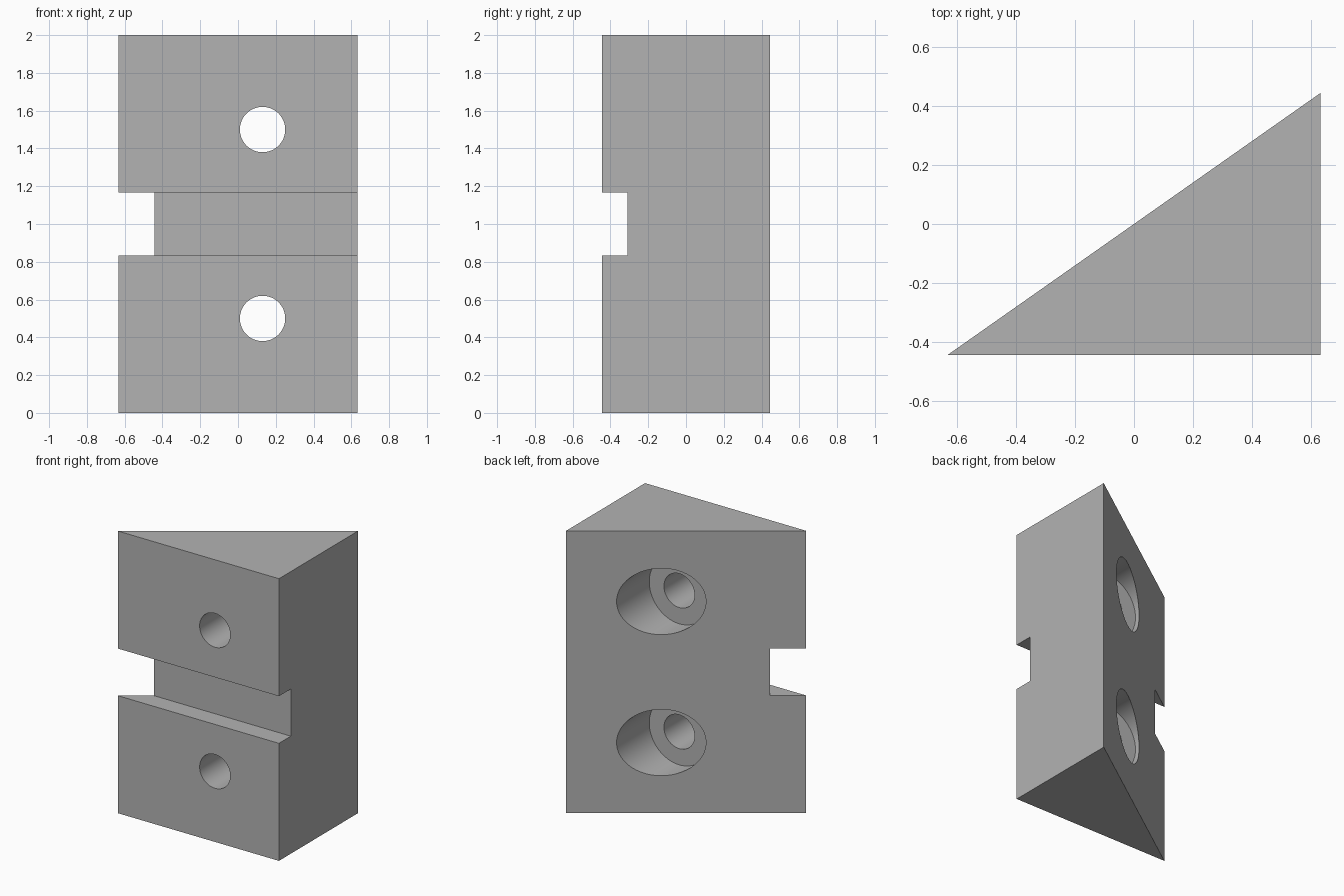
import bpy, bmesh, math

cube = bpy.data.objects.get("Cube")
if cube:
    bpy.data.objects.remove(cube, do_unlink=True)

HALF_X, HALF_Y, HEIGHT = 0.632, 0.444, 2.0
HOLE_X, HOLE_R, BORE_R, BORE_FLOOR = 0.13, 0.12, 0.235, -0.11

grey = bpy.data.materials.new("plain grey")
grey.use_nodes = True
colour = (0.45, 0.45, 0.45, 1)
grey.diffuse_color = colour
grey.node_tree.nodes["Principled BSDF"].inputs["Base Color"].default_value = colour


def make_object(name, bm):
    mesh = bpy.data.meshes.new(name)
    bmesh.ops.recalc_face_normals(bm, faces=bm.faces)
    bm.to_mesh(mesh)
    bm.free()
    mesh.materials.append(grey)
    obj = bpy.data.objects.new(name, mesh)
    bpy.context.collection.objects.link(obj)
    return obj


def prism(name, outline, z0, z1):
    """Upright prism over a plan outline."""
    bm = bmesh.new()
    base = bm.faces.new([bm.verts.new((x, y, z0)) for x, y in outline])
    top = bmesh.ops.extrude_face_region(bm, geom=[base])["geom"]
    verts = [v for v in top if isinstance(v, bmesh.types.BMVert)]
    bmesh.ops.translate(bm, verts=verts, vec=(0, 0, z1 - z0))
    return make_object(name, bm)


def rod(name, radius, y0, y1, z):
    """Cylinder lying front to back."""
    bm = bmesh.new()
    bmesh.ops.create_cone(bm, cap_ends=True, segments=96, radius1=radius,
                          radius2=radius, depth=y1 - y0)
    obj = make_object(name, bm)
    obj.rotation_euler.x = math.pi / 2
    obj.location = (HOLE_X, (y0 + y1) / 2, z)
    return obj


# Wedge body
body = prism("wedge_block", [(-HALF_X, -HALF_Y), (HALF_X, -HALF_Y), (HALF_X, HALF_Y)],
             0, HEIGHT)

# Groove across the front, then a counterbored hole above and below it
cutters = [prism("groove_cutter", [(-1, -1), (1, -1), (1, -0.311), (-1, -0.311)],
                 0.833, 1.167)]
for z in (0.5, 1.5):
    cutters.append(rod("hole_cutter", HOLE_R, -1, 1, z))
    cutters.append(rod("counterbore_cutter", BORE_R, BORE_FLOOR, 1, z))

for cutter in cutters:
    cutter.hide_render = True
    mod = body.modifiers.new(cutter.name, 'BOOLEAN')
    mod.operation = 'DIFFERENCE'
    mod.solver = 'EXACT'
    mod.object = cutter

# Bake the cuts and remove the cutters
bpy.ops.object.select_all(action='DESELECT')
body.select_set(True)
bpy.context.view_layer.objects.active = body
for mod in list(body.modifiers):
    bpy.ops.object.modifier_apply(modifier=mod.name)
for cutter in cutters:
    bpy.data.objects.remove(cutter, do_unlink=True)

body.data.materials.clear()
body.data.materials.append(grey)
bpy.ops.object.shade_smooth_by_angle(angle=math.radians(20))
